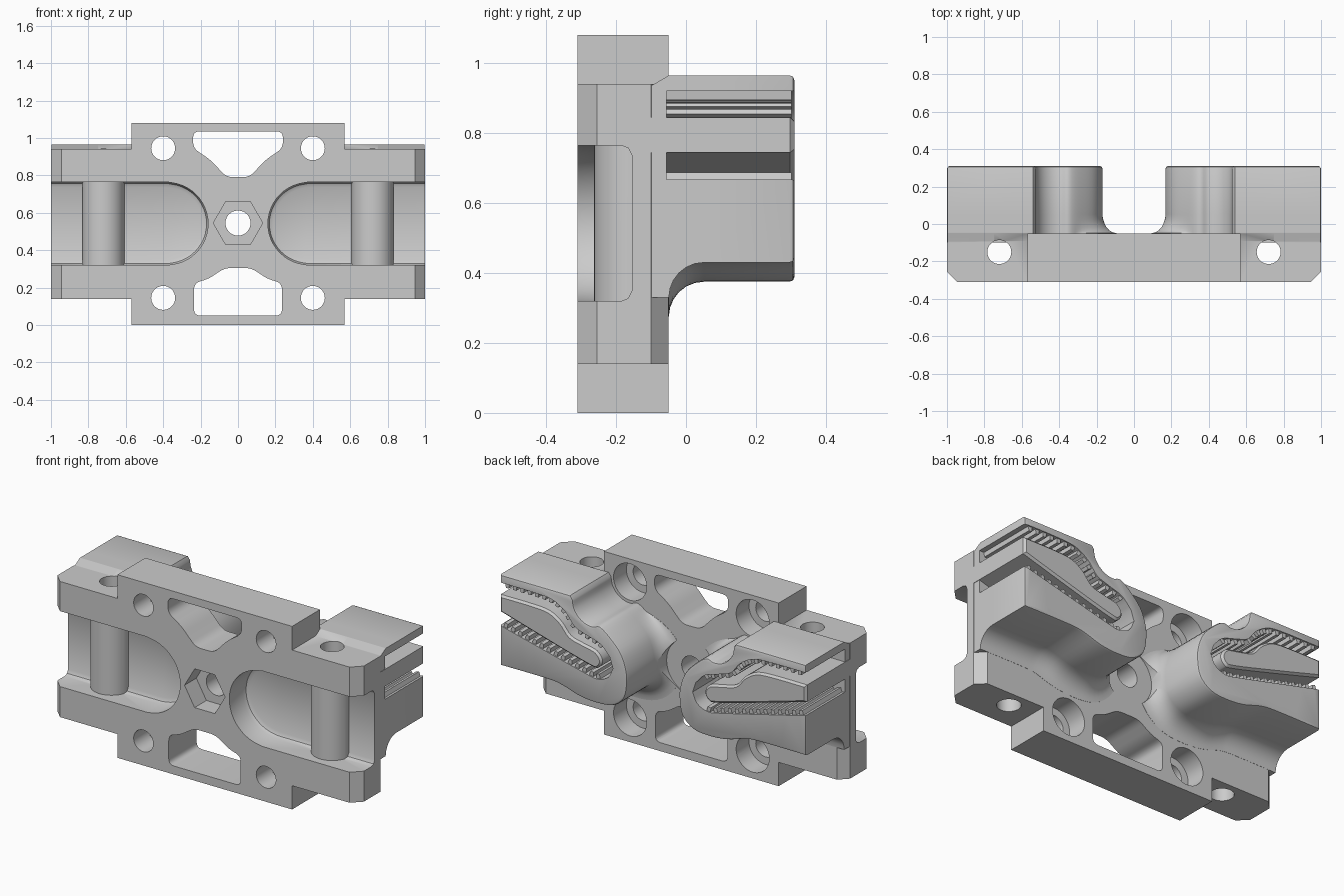
import bpy, bmesh, math
from mathutils import Vector

if "Cube" in bpy.data.objects:
    bpy.data.objects.remove(bpy.data.objects["Cube"])

grey = bpy.data.materials.new("plain_grey")
grey.use_nodes = True
grey.diffuse_color = (0.6, 0.6, 0.6, 1)
grey.node_tree.nodes["Principled BSDF"].inputs["Base Color"].default_value = (0.6, 0.6, 0.6, 1)

MID = 0.545          # height of the centre hole
BACK, FRONT = -0.05, -0.31
TOP = 0.31           # rear face of the jaws


def loft(name, loops):
    """Skin a stack of equal-length loops and cap both ends."""
    bm = bmesh.new()
    rings = [[bm.verts.new(p) for p in loop] for loop in loops]
    n = len(rings[0])
    for a, b in zip(rings, rings[1:]):
        for i in range(n):
            j = (i + 1) % n
            bm.faces.new((a[i], a[j], b[j], b[i]))
    bm.faces.new(rings[0])
    bm.faces.new(rings[-1])
    bmesh.ops.recalc_face_normals(bm, faces=bm.faces)
    if bm.calc_volume(signed=True) < 0:
        bmesh.ops.reverse_faces(bm, faces=bm.faces)
    mesh = bpy.data.meshes.new(name)
    bm.to_mesh(mesh)
    bm.free()
    mesh.materials.append(grey)
    ob = bpy.data.objects.new(name, mesh)
    bpy.context.scene.collection.objects.link(ob)
    return ob


def offset(pts, d):
    """Mitred offset of a closed loop, positive is outward."""
    n = len(pts)
    area = sum(pts[i - 1][0] * pts[i][1] - pts[i][0] * pts[i - 1][1] for i in range(n))
    side = math.copysign(1, area)
    out = []
    for i, p in enumerate(pts):
        p = Vector(p)
        e1 = (p - Vector(pts[i - 1])).normalized()
        e2 = (Vector(pts[(i + 1) % n]) - p).normalized()
        m = Vector((e1.y + e2.y, -e1.x - e2.x)) * side
        out.append(p + m * d / max(1 + e1.dot(e2), 0.4))
    return out


def at_y(pts, y, s=1):
    return [(s * p[0], y, p[1]) for p in pts]


def prism(name, pts, y0, y1, s=1):
    return loft(name, [at_y(pts, y0, s), at_y(pts, y1, s)])


def upright(name, pts, z0, z1):
    return loft(name, [[(p[0], p[1], z) for p in pts] for z in (z0, z1)])


def circle(x, z, r, n=40):
    return [(x + r * math.cos(math.tau * i / n), z + r * math.sin(math.tau * i / n)) for i in range(n)]


def smooth(pts, steps=4):
    """Open spline through the points."""
    v = [Vector(p) for p in pts]
    v = [v[0] * 2 - v[1]] + v + [v[-1] * 2 - v[-2]]
    out = []
    for a, b, c, d in zip(v, v[1:], v[2:], v[3:]):
        for k in range(steps):
            t = k / steps
            out.append(0.5 * (2 * b + (c - a) * t + (2 * a - 5 * b + 4 * c - d) * t * t
                              + (3 * b - a - 3 * c + d) * t ** 3))
    return out + [v[-2]]


def rounded(pts, r, steps=5):
    """Closed polygon with softened corners."""
    out = []
    for i, p in enumerate(pts):
        p = Vector(p)
        a = p + (Vector(pts[i - 1]) - p).normalized() * r
        b = p + (Vector(pts[(i + 1) % len(pts)]) - p).normalized() * r
        for k in range(steps + 1):
            t = k / steps
            out.append(a * (1 - t) ** 2 + p * 2 * t * (1 - t) + b * t * t)
    return out


def volume(mesh):
    bm = bmesh.new()
    bm.from_mesh(mesh)
    v = bm.calc_volume(signed=True)
    bm.free()
    return v


def combine(target, tool, how):
    """Boolean that only accepts a result of plausible volume."""
    a, b = volume(target.data), volume(tool.data)
    low, high = (max(a, b), a + b) if how == "UNION" else (a - b, a)
    for solver in ("MANIFOLD", "EXACT"):
        mod = target.modifiers.new("combine", "BOOLEAN")
        mod.operation, mod.solver, mod.object = how, solver, tool
        view = bpy.context.evaluated_depsgraph_get()
        view.update()
        mesh = bpy.data.meshes.new_from_object(target.evaluated_get(view))
        target.modifiers.remove(mod)
        if low - 0.002 < volume(mesh) < high - 1e-7:
            target.data = mesh
            break
    bpy.data.objects.remove(tool)


# Mounting plate with a taller middle tab, then chamfered ends
outline = [(-0.57, 0), (0.57, 0), (0.57, 0.14), (1, 0.14), (1, 0.94), (0.57, 0.94),
           (0.57, 1.08), (-0.57, 1.08), (-0.57, 0.94), (-1, 0.94), (-1, 0.14), (-0.57, 0.14)]
body = prism("clamp_body", outline, FRONT, BACK)
for s in (1, -1):
    for y, d in ((FRONT, 0.055), (BACK, -0.05)):
        wedge = [(s * (1.02 - abs(d)), y - d * 0.364), (s * 1.02, y + d * 0.636 + 0),
                 (s * 1.1, y + d * 0.636), (s * 1.1, y - d)]
        wedge[0] = (s * (1 - 2 * abs(d)), y - d)
        wedge[1] = (s * 1.02, y + d + math.copysign(0.02, d))
        wedge[2] = (s * 1.1, y + d + math.copysign(0.02, d))
        combine(body, upright("wedge", wedge, -0.1, 1.2), "DIFFERENCE")

# Jaw outline: scooped around the upper screw, round nose, flared underside
scoop = [(0.4 + 0.125 * math.cos(math.radians(a)), 0.945 + 0.125 * math.sin(math.radians(a)))
         for a in range(0, -116, -23)]
jaw = [(0.998, 0.965), (0.75, 0.965), (0.54, 0.965)] + smooth(
    scoop + [(0.28, 0.785), (0.21, 0.71), (0.175, 0.62), (0.17, 0.54), (0.19, 0.45), (0.26, 0.39),
             (0.36, 0.375), (0.48, 0.385), (0.6, 0.42), (0.7, 0.43), (0.998, 0.43)])

# Belt channel around the tongue
upper = smooth([(1.05, 0.92), (0.8, 0.92), (0.66, 0.91), (0.57, 0.86), (0.51, 0.79), (0.43, 0.76),
                (0.34, 0.73), (0.28, 0.67)])
lower = smooth([(0.26, 0.61), (0.29, 0.55), (0.36, 0.52), (0.45, 0.535), (0.7, 0.595), (1.05, 0.68)])
tongue = smooth([(1, 0.845), (0.8, 0.845), (0.68, 0.835), (0.6, 0.79), (0.54, 0.725), (0.45, 0.7),
                 (0.37, 0.68), (0.335, 0.63), (0.36, 0.585), (0.42, 0.585), (0.7, 0.66), (1, 0.745)])


def jaw_ring(y, d, s):
    """Jaw section; the root flare fades out towards the scoop."""
    ring = []
    for p, q in zip(jaw, offset(jaw, d)):
        fade = min(max((0.8 - p[1]) / 0.15, 0), 1) if d > 0 else 1
        r = Vector(p).lerp(q, fade)
        ring.append((min(r.x, 0.998), min(r.y, 0.935) if y < BACK - 0.04 else r.y))
    return at_y(ring, y, s)


def teeth(name, path, s):
    """Evenly spaced ribs along one wall of the channel."""
    travel = 0.0
    for a, b in zip(path, path[1:]):
        seg = (b - a).length
        t = (b - a).normalized()
        n = Vector((-t.y, t.x))
        while travel <= seg:
            p = a + t * travel
            if 0.33 < p.x < 0.985:
                quad = [p - t * 0.014 - n * 0.01, p + t * 0.014 - n * 0.01,
                        p + t * 0.01 + n * 0.026, p - t * 0.01 + n * 0.026]
                prism(name, quad, -0.07, TOP - 0.008, s)
            travel += 0.048
        travel -= seg


for s, side in ((1, "left"), (-1, "right")):
    rings = [jaw_ring(-0.1, 0.1, s)]
    for k in range(7):
        t = k / 6 * math.pi / 2
        rings.append(jaw_ring(BACK + 0.001 + 0.1 * (1 - math.cos(t)), 0.1 * (1 - math.sin(t)), s))
    rings += [jaw_ring(TOP - 0.014, 0, s), jaw_ring(TOP - 0.004, -0.004, s), jaw_ring(TOP, -0.014, s)]
    combine(body, loft("jaw", rings), "UNION")
    combine(body, prism("channel", upper + lower, -0.056, 0.4, s), "DIFFERENCE")
    loft(side + "_tongue", [at_y(tongue, -0.1, s), at_y(tongue, TOP - 0.012, s),
                            at_y(offset(tongue, -0.012), TOP, s)])
    teeth(side + "_upper_tooth", upper, s)
    teeth(side + "_lower_tooth", lower, s)

    # Front pocket with a round inner end and softened floor
    pocket = [(1.1, 0.765), (0.38, 0.765)] + [
        (0.38 + 0.22 * math.cos(a), MID - 0.003 + 0.22 * math.sin(a))
        for a in (math.pi * (0.5 + k / 24) for k in range(1, 24))] + [(0.38, 0.32), (1.1, 0.32)]
    floor = [at_y(offset(pocket, d), y, s) for y, d in
             ((-0.4, 0), (-0.185, 0), (-0.165, -0.008), (-0.155, -0.028))]
    combine(body, loft("pocket", floor), "DIFFERENCE")

    # Half-round pin sleeve and its vertical bore
    ring = [p for p in circle(s * 0.72, -0.15, 0.113) if p[1] < -0.11]
    combine(body, upright("sleeve", ring, 0.27, 0.82), "UNION")
    combine(body, upright("bore", circle(s * 0.72, -0.15, 0.064), -0.1, 1.2), "DIFFERENCE")

    # Counterbored screw holes
    for z in (0.145, 0.945):
        combine(body, prism("screw", circle(0.4, z, 0.064), -0.5, 0.5, s), "DIFFERENCE")
        combine(body, prism("counterbore", circle(0.4, z, 0.108), -0.17, 0.5, s), "DIFFERENCE")

# Centre boss face, bolt hole and hex nut pocket
combine(body, prism("centre_face", circle(0, MID, 0.165), -0.055, 0.5), "DIFFERENCE")
combine(body, prism("bolt", circle(0, MID, 0.067), -0.5, 0.5), "DIFFERENCE")
combine(body, prism("nut", circle(0, MID, 0.132, 6), -0.5, -0.2), "DIFFERENCE")

# Windows above and below the centre
window_top = [(-0.24, 1.035), (0.24, 1.035), (0.24, 0.945), (0.15, 0.885), (0.06, 0.79),
              (-0.06, 0.79), (-0.15, 0.885), (-0.24, 0.945)]
window_low = [(-0.235, 0.05), (0.235, 0.05), (0.235, 0.225), (0.16, 0.245), (0.07, 0.305),
              (-0.07, 0.305), (-0.16, 0.245), (-0.235, 0.225)]
for shape in (window_top, window_low):
    combine(body, prism("window", rounded(shape, 0.035), -0.5, 0.5), "DIFFERENCE")

# Smooth curved walls, keep edges crisp
for ob in bpy.context.scene.objects:
    ob.select_set(ob.type == "MESH")
bpy.context.view_layer.objects.active = body
bpy.ops.object.shade_smooth_by_angle(angle=math.radians(32))
